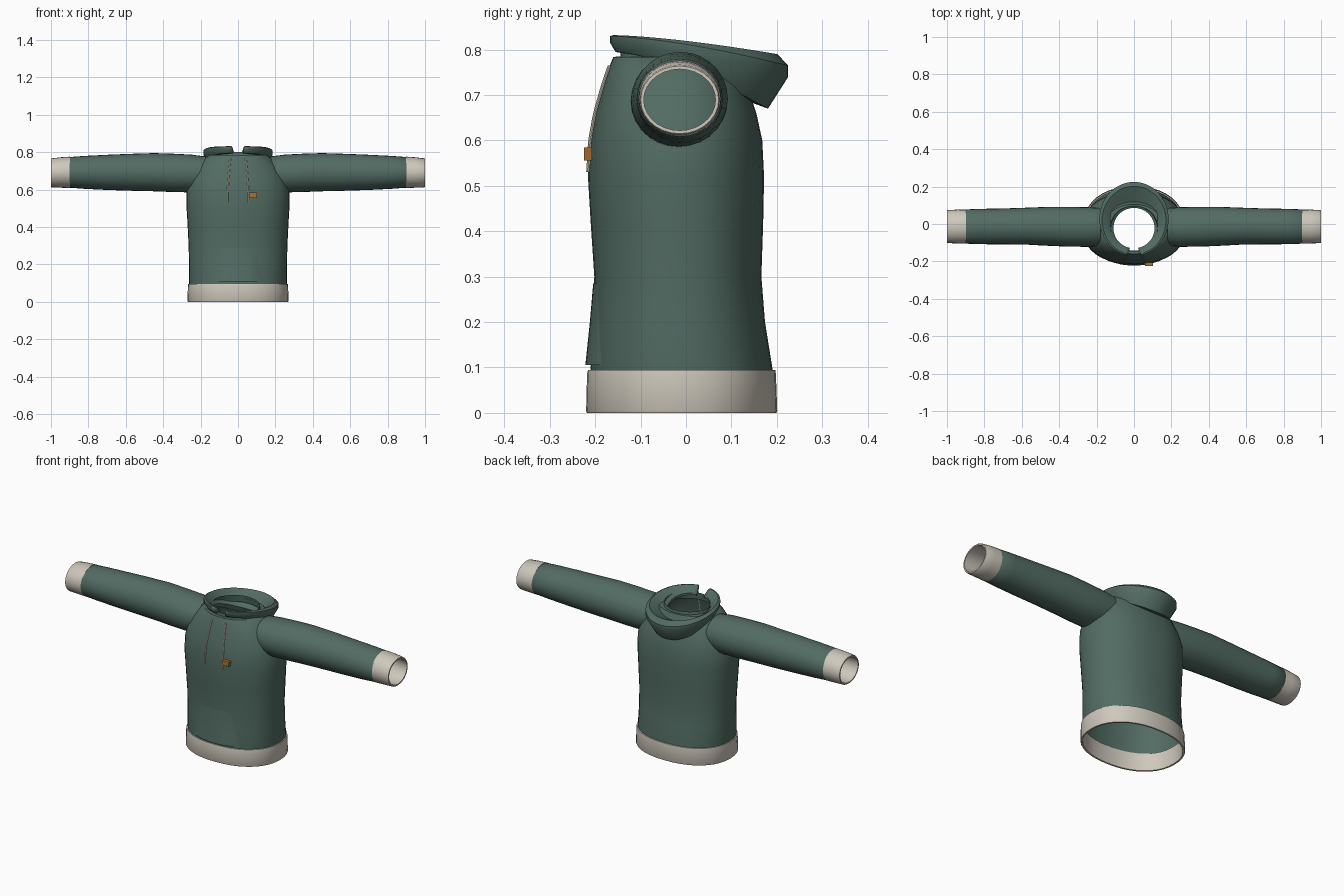
import bpy, bmesh, math
from mathutils import Vector

cube = bpy.data.objects.get("Cube")
if cube:
    bpy.data.objects.remove(cube, do_unlink=True)


def material(name, rgb):
    m = bpy.data.materials.new(name)
    m.use_nodes = True
    m.diffuse_color = (*rgb, 1)
    m.node_tree.nodes["Principled BSDF"].inputs["Base Color"].default_value = (*rgb, 1)
    return m


green = material("green fabric", (0.085, 0.15, 0.125))
cream = material("cream ribbing", (0.62, 0.58, 0.50))
orange = material("orange tag", (0.40, 0.17, 0.03))


def finish(name, bm, mat, angle=40):
    bmesh.ops.recalc_face_normals(bm, faces=bm.faces)
    mesh = bpy.data.meshes.new(name)
    bm.to_mesh(mesh)
    bm.free()
    mesh.materials.append(mat)
    ob = bpy.data.objects.new(name, mesh)
    bpy.context.collection.objects.link(ob)
    bpy.ops.object.select_all(action="DESELECT")
    bpy.context.view_layer.objects.active = ob
    ob.select_set(True)
    bpy.ops.object.shade_smooth_by_angle(angle=math.radians(angle))
    return ob


def skin(name, rows, mat, around=True, along=False):
    """Skin rows of points with quads, optionally closing either direction."""
    bm = bmesh.new()
    vs = [[bm.verts.new(p) for p in row] for row in rows]
    r, c = len(vs), len(vs[0])
    for i in range(r if along else r - 1):
        for j in range(c if around else c - 1):
            k, l = (i + 1) % r, (j + 1) % c
            bm.faces.new((vs[i][j], vs[i][l], vs[k][l], vs[k][j]))
    return finish(name, bm, mat)


def power(v, e):
    return math.copysign(abs(v) ** e, v)


def oval(u0, u1, v0, v1, n=40, e=1.0):
    for i in range(n):
        a = math.tau * i / n
        yield ((u0 + u1) / 2 + (u1 - u0) / 2 * power(math.cos(a), e),
               (v0 + v1) / 2 + (v1 - v0) / 2 * power(math.sin(a), e))


def upright(rings, e=0.9):
    """Rings of height, half width, front, back."""
    return [[(x, y, z) for x, y in oval(-w, w, f, b, e=e)] for z, w, f, b in rings]


def sideways(rings, side):
    """Rings of distance, front, back, bottom, top."""
    return [[(side * x, y, z) for y, z in oval(f, b, lo, hi, n=28)]
            for x, f, b, lo, hi in rings]


# Body
body = [(0.06, 0.258, -0.208, 0.19), (0.10, 0.262, -0.21, 0.19),
        (0.20, 0.262, -0.205, 0.174), (0.30, 0.264, -0.202, 0.166),
        (0.42, 0.270, -0.210, 0.17), (0.52, 0.276, -0.216, 0.172),
        (0.60, 0.275, -0.211, 0.168), (0.66, 0.258, -0.200, 0.155),
        (0.72, 0.222, -0.183, 0.135), (0.76, 0.187, -0.170, 0.115),
        (0.784, 0.155, -0.160, 0.105), (0.785, 0.125, -0.145, 0.095)]
skin("body", upright(body), green)


def front_y(x, z):
    """Front surface of the body at a given place."""
    for a, b in zip(body, body[1:]):
        if a[0] <= z <= b[0]:
            t = (z - a[0]) / (b[0] - a[0])
            w, f, k = (a[i] + (b[i] - a[i]) * t for i in (1, 2, 3))
            c = max(0, 1 - (abs(x) / w) ** (2 / 0.9)) ** 0.45
            return (f + k) / 2 + (f - k) / 2 * c
    return body[-1][2]


# Hem band with an inside wall
skin("hem_band", upright([(0.094, 0.255, -0.205, 0.186), (0.094, 0.267, -0.216, 0.197),
                          (0.085, 0.268, -0.218, 0.198), (0.004, 0.270, -0.220, 0.201),
                          (0.0, 0.268, -0.218, 0.199), (0.0, 0.259, -0.209, 0.19)]),
     cream, along=True)

# Front pocket, open slightly at its lower edge
pocket = []
for i in range(9):
    t = i / 8
    z = 0.105 + 0.18 * t
    half = 0.14 - 0.05 * t
    pocket.append([(half * u / 6, front_y(half * u / 6, z)
                    - (0.002 + 0.010 * (1 - t)) * (1 - (u / 6) ** 4), z)
                   for u in range(-6, 7)])
skin("front_pocket", pocket, green, around=False)

# Sleeves and cuffs
for side, word in ((1, "left"), (-1, "right")):
    skin(word + "_sleeve", sideways([
        (0.18, -0.115, 0.085, 0.600, 0.778), (0.25, -0.122, 0.090, 0.585, 0.787),
        (0.35, -0.121, 0.092, 0.587, 0.792), (0.45, -0.117, 0.092, 0.591, 0.795),
        (0.58, -0.110, 0.087, 0.594, 0.791), (0.70, -0.109, 0.083, 0.598, 0.786),
        (0.82, -0.108, 0.081, 0.604, 0.780), (0.90, -0.105, 0.078, 0.610, 0.774),
        (0.91, -0.099, 0.070, 0.617, 0.766)], side), green)
    skin(word + "_cuff", sideways([
        (0.895, -0.095, 0.068, 0.622, 0.762), (0.898, -0.104, 0.077, 0.608, 0.776),
        (0.945, -0.104, 0.077, 0.610, 0.773), (0.996, -0.102, 0.074, 0.612, 0.767),
        (1.0, -0.100, 0.072, 0.615, 0.764), (1.0, -0.093, 0.065, 0.622, 0.757)],
        side), cream, along=True)

# Neck band under the hood
skin("neck_band", upright([(0.76, 0.135, -0.147, 0.10), (0.80, 0.125, -0.143, 0.095)], 1),
     green)

# Folded hood: a section that grows from the open front to the drooping back
front = [(0, 0.80), (0.5, 0.825), (0.8, 0.832), (1, 0.83), (1, 0.815), (0.7, 0.795), (0, 0.79)]
back = [(0, 0.735), (0.5, 0.77), (0.83, 0.79), (1, 0.765), (1, 0.74), (0.68, 0.67), (0.1, 0.70)]
hood = []
steps = 48
for i in range(steps + 1):
    a = 0.2 + (math.tau - 0.4) * i / steps
    s = ((1 - math.cos(a)) / 2) ** 1.5
    inner = Vector((0.11 * math.sin(a), -0.022 - 0.108 * math.cos(a)))
    outer = Vector((0.185 * math.sin(a), 0.027 - 0.198 * math.cos(a)))
    row = []
    for (f0, z0), (f1, z1) in zip(front, back):
        p = inner.lerp(outer, f0 + (f1 - f0) * s)
        row.append((p.x, p.y, z0 + (z1 - z0) * s))
    hood.append(row)
hood_ob = skin("hood", hood, green)
bm = bmesh.new()
bm.from_mesh(hood_ob.data)
bmesh.ops.holes_fill(bm, edges=[e for e in bm.edges if e.is_boundary], sides=0)
bmesh.ops.recalc_face_normals(bm, faces=bm.faces)
bm.to_mesh(hood_ob.data)
bm.free()

# Drawstrings lying on the chest
for side, word in ((1, "left"), (-1, "right")):
    rows = []
    for i in range(13):
        t = i / 12
        x = side * (0.042 + 0.014 * math.sin(t * math.pi / 2))
        z = 0.765 - 0.235 * t
        y = front_y(x, z) - 0.003
        rows.append([(x + u, y + v, z) for u, v in oval(-0.004, 0.004, -0.004, 0.004, n=8)])
    skin(word + "_drawstring", rows, cream)

# Small chest tag
bm = bmesh.new()
bmesh.ops.create_cube(bm, size=1)
for v in bm.verts:
    taper = 0.8 if v.co.z < 0 else 1
    v.co = (0.08 + v.co.x * 0.045 * taper, -0.216 + v.co.y * 0.018, 0.57 + v.co.z * 0.028)
finish("chest_tag", bm, orange, 30)
